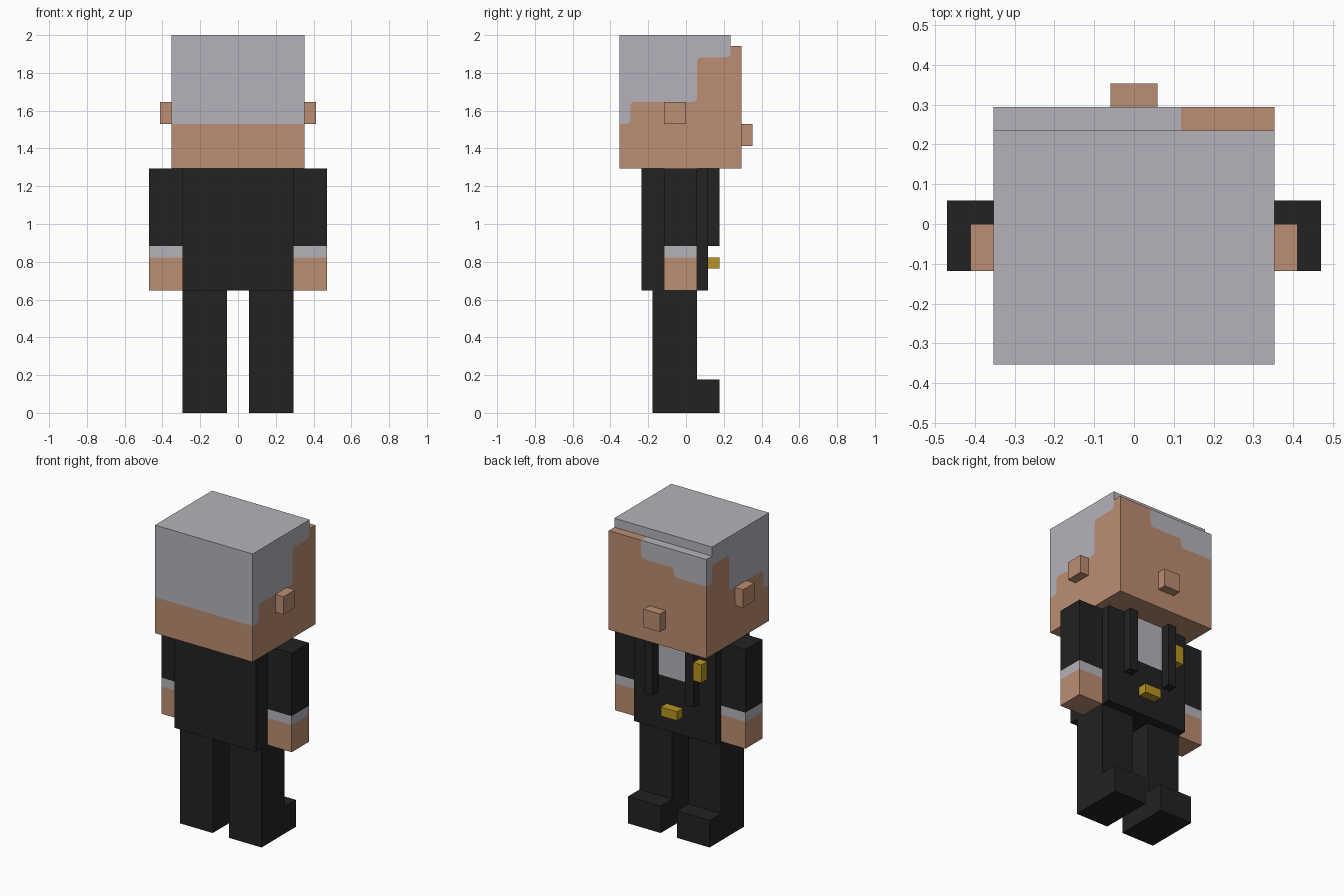
import bpy, bmesh
from mathutils import Vector

U = 1 / 17  # block size of the figure's grid

if "Cube" in bpy.data.objects:
    bpy.data.objects.remove(bpy.data.objects["Cube"])


def material(name, rgb):
    m = bpy.data.materials.new(name)
    m.use_nodes = True
    color = (*rgb, 1)
    m.diffuse_color = color
    bsdf = m.node_tree.nodes["Principled BSDF"]
    bsdf.inputs["Base Color"].default_value = color
    bsdf.inputs["Roughness"].default_value = 0.8
    return m


GREY = material("pale_grey", (0.46, 0.45, 0.49))
SKIN = material("skin", (0.50, 0.268, 0.168))
BLACK = material("suit_black", (0.016, 0.016, 0.016))
GOLD = material("gold", (0.48, 0.30, 0.015))


def finish(name, bm, mats):
    bmesh.ops.scale(bm, vec=(U, U, U), verts=bm.verts)
    bmesh.ops.recalc_face_normals(bm, faces=bm.faces)
    mesh = bpy.data.meshes.new(name)
    bm.to_mesh(mesh)
    bm.free()
    for m in mats:
        mesh.materials.append(m)
    obj = bpy.data.objects.new(name, mesh)
    bpy.context.collection.objects.link(obj)
    return obj


def box(name, x, y, z, mats, cuts=(), rule=None):
    """Cuboid from axis ranges; cuts are (axis, position), rule picks a face's material."""
    bm = bmesh.new()
    bmesh.ops.create_cube(bm, size=1)
    for v in bm.verts:
        for i, (lo, hi) in enumerate((x, y, z)):
            v.co[i] = hi if v.co[i] > 0 else lo
    for axis, pos in cuts:
        normal = Vector((0, 0, 0))
        normal[axis] = 1
        geom = bm.verts[:] + bm.edges[:] + bm.faces[:]
        bmesh.ops.bisect_plane(bm, geom=geom, plane_co=normal * pos, plane_no=normal)
    bm.normal_update()
    if rule:
        for f in bm.faces:
            f.material_index = rule(f.calc_center_median(), f.normal)
    return finish(name, bm, mats)


def rounded(points, r=0.4, steps=4):
    """Soften the inner corners of a stepped line."""
    pts = [Vector(p) for p in points]
    out = [pts[0]]
    for a, b, c in zip(pts, pts[1:], pts[2:]):
        start = b + (a - b).normalized() * r
        end = b + (c - b).normalized() * r
        for i in range(steps + 1):
            t = i / steps
            out.append(start * (1 - t) ** 2 + b * 2 * t * (1 - t) + end * t * t)
    return out + [pts[-1]]


# Head: panels split along a stepped hairline
HAIR, FACE = 0, 1
bm = bmesh.new()


def panel(axis, pos, points, mat):
    verts = []
    for p in points:
        co = list(p)
        co.insert(axis, pos)
        verts.append(bm.verts.new(co))
    bm.faces.new(verts).material_index = mat


def split_panel(axis, pos, line, hair_end, face_end):
    line = rounded(line)
    panel(axis, pos, line + hair_end, HAIR)
    panel(axis, pos, line + face_end, FACE)


temple = [(-6, 26), (-5, 26), (-5, 28), (1, 28), (1, 32), (4, 32)]
split_panel(0, 6, temple + [(4, 33)],
            [(4, 34), (-6, 34)], [(5, 33), (5, 22), (-6, 22)])
split_panel(0, -6, temple + [(4, 30), (5, 30)],
            [(5, 33), (4, 33), (4, 34), (-6, 34)], [(5, 22), (-6, 22)])
split_panel(1, 5, [(2, 33), (2, 31), (-2, 31), (-2, 30), (-6, 30)],
            [(-6, 33)], [(-6, 22), (6, 22), (6, 33)])


def rect(axis, pos, a, b, mat):
    panel(axis, pos, [(a[0], b[0]), (a[1], b[0]), (a[1], b[1]), (a[0], b[1])], mat)


full = (-6, 6)
rect(1, -6, full, (26, 34), HAIR)
rect(1, -6, full, (22, 26), FACE)
rect(2, 22, full, (-6, 5), FACE)
rect(2, 34, full, (-6, 4), HAIR)
rect(2, 33, (-6, 2), (4, 5), HAIR)
rect(2, 33, (2, 6), (4, 5), FACE)
panel(1, 4, [(-6, 33), (2, 33), (6, 33), (6, 34), (-6, 34)], HAIR)
bmesh.ops.remove_doubles(bm, verts=bm.verts, dist=0.001)
finish("head", bm, [GREY, SKIN])

box("nose", (-1, 1), (5, 6), (24, 26), [SKIN])

# Jacket with a shirt area cut into the chest
box("torso", (-5, 5), (-4, 2), (11, 22), [BLACK, GREY],
    cuts=[(0, -2), (0, 2), (2, 17)],
    rule=lambda c, n: int(n.y > 0.5 and abs(c.x) < 2 and c.z > 17))
box("belt_buckle", (-1, 1), (2, 3), (13, 14), [GOLD])
box("chest_badge", (-4, -3), (2, 3), (18, 20), [GOLD])


def arm_color(c, n):
    return 0 if c.z > 15 else 1 if c.z > 14 else 2


# Paired parts
for side, s in (("left", 1), ("right", -1)):
    def span(a, b):
        return tuple(sorted((s * a, s * b)))

    box(side + "_ear", span(6, 7), (-2, 0), (26, 28), [SKIN])
    box(side + "_lapel", span(2, 3), (2, 3), (15, 22), [BLACK])
    box(side + "_arm", span(5, 8), (-2, 1), (11, 22), [BLACK, GREY, SKIN],
        cuts=[(2, 14), (2, 15)], rule=arm_color)
    box(side + "_leg", span(1, 5), (-3, 1), (0, 11), [BLACK])
    box(side + "_foot", span(1, 5), (1, 3), (0, 3), [BLACK])
